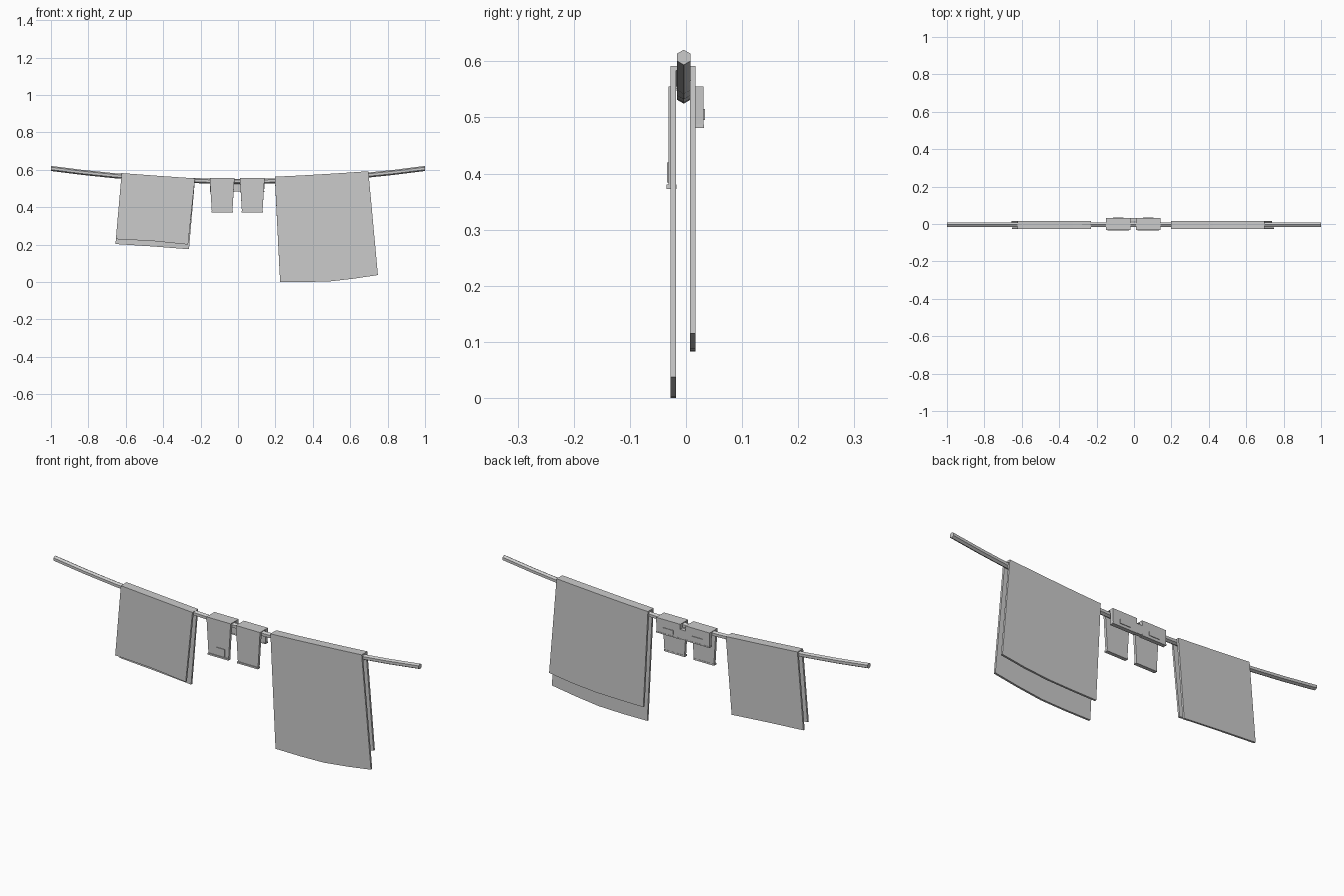
import bpy, bmesh, math

if "Cube" in bpy.data.objects:
    bpy.data.objects.remove(bpy.data.objects["Cube"])


def finish(name, bm, smooth=True):
    bmesh.ops.recalc_face_normals(bm, faces=bm.faces)
    me = bpy.data.meshes.new(name)
    bm.to_mesh(me)
    bm.free()
    ob = bpy.data.objects.new(name, me)
    bpy.context.collection.objects.link(ob)
    if smooth:
        bpy.context.view_layer.objects.active = ob
        ob.select_set(True)
        bpy.ops.object.shade_smooth_by_angle(angle=math.radians(30))
        ob.select_set(False)
    return ob


def loft(name, rings):
    """Join closed cross-sections into a capped solid."""
    bm = bmesh.new()
    vs = [[bm.verts.new(p) for p in r] for r in rings]
    n = len(rings[0])
    for a, b in zip(vs, vs[1:]):
        for i in range(n):
            j = (i + 1) % n
            bm.faces.new((a[i], a[j], b[j], b[i]))
    bm.faces.new(vs[0])
    bm.faces.new(vs[-1])
    return finish(name, bm)


def draped(name, cols, y, cap):
    """Folded cloth: each column is (top, front hem, back hem) in x,z."""
    fo, fi, bi, bo = y
    rings = []
    for (tx, tz), (fx, fz), (bx, bz) in cols:
        rings.append([(fx, fo, fz), (tx, fo, tz), (tx, bo, tz), (bx, bo, bz),
                      (bx, bi, bz), (tx, bi, tz - cap), (tx, fi, tz - cap), (fx, fi, fz)])
    return loft(name, rings)


def box(name, x0, x1, y0, y1, z0, z1):
    bm = bmesh.new()
    bmesh.ops.create_cube(bm, size=1)
    for v in bm.verts:
        v.co = (x1 if v.co.x > 0 else x0, y1 if v.co.y > 0 else y0, z1 if v.co.z > 0 else z0)
    return finish(name, bm, False)


# Sagging six-sided line
R = 0.0135
rings = []
for i in range(13):
    x = -1 + i / 6
    z = 0.538 + 0.069 * x * x
    rings.append([(x, -0.004 + R * math.sin(k * math.pi / 3), z + R * math.cos(k * math.pi / 3))
                  for k in range(6)])
loft("clothes_line", rings)

# Two towels folded over the line
TY = (-0.028, -0.018, 0.007, 0.017)
draped("large_towel", [
    ((0.197, 0.563), (0.225, 0.001), (0.222, 0.083)),
    ((0.33, 0.569), (0.36, 0.0), (0.355, 0.084)),
    ((0.45, 0.576), (0.49, 0.003), (0.485, 0.087)),
    ((0.58, 0.584), (0.62, 0.018), (0.615, 0.098)),
    ((0.697, 0.592), (0.748, 0.037), (0.738, 0.115))], TY, 0.008)
draped("small_towel", [
    ((-0.622, 0.582), (-0.653, 0.229), (-0.655, 0.203)),
    ((-0.42, 0.567), (-0.455, 0.219), (-0.455, 0.190)),
    ((-0.23, 0.554), (-0.267, 0.200), (-0.262, 0.175))], TY, 0.006)

# Shorts: two legs in front, seat and waist behind
SY = (-0.031, -0.018, 0.013, 0.031)
for side, c in (("left", -0.085), ("right", 0.076)):
    draped(side + "_shorts_leg", [
        ((c - 0.066, 0.555), (c - 0.055, 0.376), (c - 0.064, 0.485)),
        ((c + 0.066, 0.555), (c + 0.055, 0.376), (c + 0.064, 0.485))], SY, 0.004)
    box(side + "_leg_cuff", c - 0.057, c + 0.057, -0.035, -0.017, 0.372, 0.380)
    box(side + "_waistband", c - 0.066, c + 0.066, 0.012, 0.032, 0.481, 0.487)
    box(side + "_back_pocket", c - 0.028, c + 0.028, 0.030, 0.034, 0.495, 0.515)
box("shorts_seat_bridge", -0.03, 0.02, 0.013, 0.031, 0.483, 0.53)

# Small patch on one leg
box("leg_patch", -0.095, -0.05, -0.034, -0.030, 0.384, 0.42)
